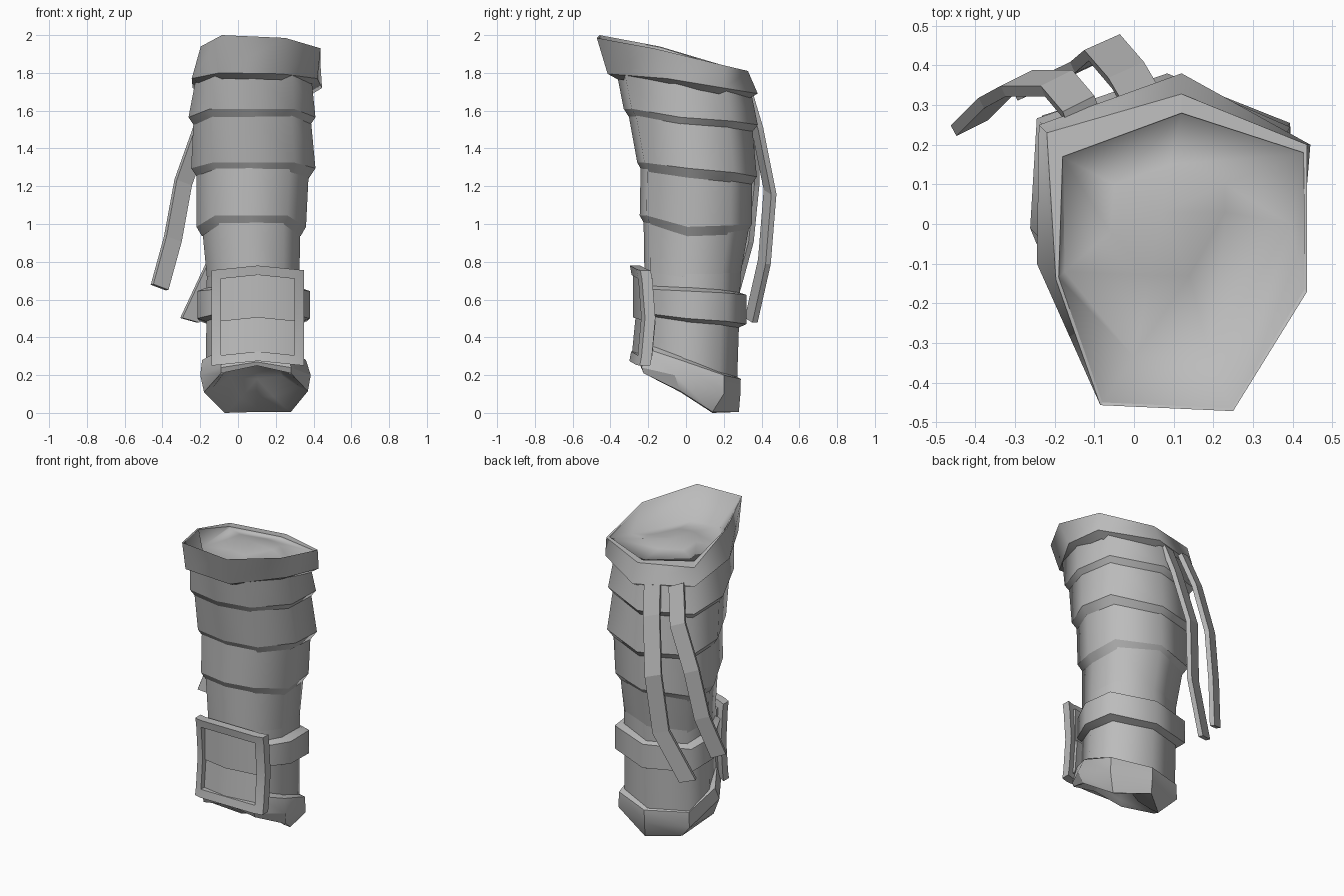
import bpy, bmesh
from mathutils import Vector

if "Cube" in bpy.data.objects:
    bpy.data.objects.remove(bpy.data.objects["Cube"])

grey = bpy.data.materials.new("worn_grey")
grey.diffuse_color = (0.5, 0.5, 0.5, 1)
grey.use_nodes = True
grey.node_tree.nodes["Principled BSDF"].inputs["Base Color"].default_value = grey.diffuse_color


def finish(name, bm):
    bmesh.ops.recalc_face_normals(bm, faces=bm.faces)
    me = bpy.data.meshes.new(name)
    bm.to_mesh(me)
    bm.free()
    me.materials.append(grey)
    ob = bpy.data.objects.new(name, me)
    bpy.context.collection.objects.link(ob)
    return ob


def loft(name, rings, sharp, facet=False, tip=None, closed=False):
    """Skin a stack of closed rings; sharp lists the creased ring indices."""
    bm = bmesh.new()
    vs = [[bm.verts.new(p) for p in r] for r in rings]
    n = len(vs[0])
    pairs = list(zip(vs, vs[1:])) + ([(vs[-1], vs[0])] if closed else [])
    for a, b in pairs:
        for i in range(n):
            bm.faces.new((a[i], a[(i + 1) % n], b[(i + 1) % n], b[i]))
    if tip:
        c = bm.verts.new(tip)
        for i in range(n):
            bm.faces.new((vs[-1][i], vs[-1][(i + 1) % n], c))
    for f in bm.faces:
        f.smooth = not facet
    for k in sharp:
        for i in range(n):
            e = bm.edges.get((vs[k][i], vs[k][(i + 1) % n]))
            e.smooth = False
    return finish(name, bm)


# Eight-sided arm outline: (x, y, height role)
OUTLINE = [(0, -1, 'f'), (.66, -.88, 'f'), (1, -.15, 'm'), (.95, .62, 'k'),
           (.03, 1, 'b'), (-.95, .68, 'k'), (-1, -.1, 'm'), (-.66, -.88, 'f')]


def ring(x0, x1, y0, y1, zf, zm, zb):
    z = {'f': zf, 'm': zm, 'k': (zm + zb) / 2, 'b': zb}
    return [((x0 + x1) / 2 + u * (x1 - x0) / 2,
             (y0 + y1) / 2 + v * (y1 - y0) / 2, z[k]) for u, v, k in OUTLINE]


def shrink(r, s, dz):
    c = sum((Vector(p) for p in r), Vector()) / len(r)
    return [(c.x + (p[0] - c.x) * s, c.y + (p[1] - c.y) * s, p[2] + dz) for p in r]


# Overlapping sleeve bands, each with an undercut lip
bands = [
    ("upper_band", (-.225, .39, -.365, .34, 1.79, 1.76, 1.72), (-.262, .41, -.33, .38, 1.61, 1.565, 1.525)),
    ("second_band", (-.235, .385, -.308, .35, 1.60, 1.56, 1.52), (-.248, .41, -.258, .375, 1.325, 1.295, 1.25)),
    ("third_band", (-.22, .375, -.24, .35, 1.31, 1.285, 1.24), (-.22, .36, -.245, .35, 1.045, .985, 1.0)),
    ("fourth_band", (-.19, .33, -.225, .335, 1.04, .98, .99), (-.165, .325, -.22, .285, .73, .72, .71)),
]
for name, top, bottom in bands:
    t, b = ring(*top), ring(*bottom)
    loft(name, [t, b, shrink(b, .9, -.05)], [0, 1])

# Wrist section and the belt round it
loft("wrist", [ring(-.165, .325, -.22, .29, .75, .75, .75),
               ring(-.17, .335, -.225, .27, .27, .22, .15)], [0, 1])
so, si = (-.215, .38, -.23, .32), (-.16, .325, -.2, .275)
loft("wrist_belt", [ring(*so, .655, .645, .625), ring(*so, .525, .50, .47),
                    ring(*si, .505, .48, .45), ring(*si, .675, .665, .64)], [0, 1, 2, 3], closed=True)

# Flared top cuff with a domed filling inside the rim
cuff_low = [(-.1, -.40, 1.80), (.23, -.415, 1.795), (.42, -.1, 1.77), (.445, .2, 1.72),
            (.12, .38, 1.69), (-.24, .25, 1.72), (-.245, -.1, 1.77)]
cuff_top = [(-.085, -.457, 2.0), (.25, -.472, 1.985), (.437, -.17, 1.93), (.437, .2, 1.84),
            (.12, .328, 1.81), (-.22, .23, 1.83), (-.197, -.14, 1.94)]
cuff_in = [(-.08, -.45, 1.995), (.247, -.465, 1.98), (.43, -.165, 1.925), (.428, .18, 1.84),
           (.12, .28, 1.81), (-.18, .17, 1.84), (-.19, -.135, 1.935)]
ditch = [(0, -.335, 1.82), (.19, -.335, 1.81), (.395, 0, 1.80), (.427, .178, 1.83),
         (.12, .278, 1.80), (-.179, .168, 1.83), (-.175, -.12, 1.82)]
dome = [(.04, -.13, 1.86), (.14, -.13, 1.85), (.23, .03, 1.85), (.23, .1, 1.85),
        (.09, .15, 1.84), (-.05, .1, 1.85), (-.06, -.02, 1.86)]
loft("top_cuff", [shrink(cuff_low, .86, -.03), cuff_low, cuff_top], [1, 2])
loft("cuff_rim", [cuff_top, cuff_in], [0, 1], facet=True)
loft("cuff_filling", [cuff_in, ditch, dome], [0], tip=(.07, .03, 1.865))

# Slanted bottom cuff with a concave underside
base_top = [(.1, -.23, .34), (.27, -.21, .34), (.36, -.03, .28), (.345, .2, .20),
            (.1, .29, .18), (-.16, .2, .20), (-.19, -.03, .28), (-.08, -.21, .34)]
base_mid = [(.1, -.25, .27), (.28, -.235, .24), (.385, -.06, .2), (.35, .2, .1),
            (.1, .288, .1), (-.165, .2, .1), (-.2, -.06, .2), (-.09, -.235, .24)]
base_low = [(.1, -.24, .25), (.28, -.225, .21), (.37, -.03, .115), (.28, .14, .005),
            (.1, .28, .005), (-.07, .14, .0), (-.18, -.03, .11), (-.09, -.225, .21)]
cuff = loft("bottom_cuff", [shrink(base_top, .86, .02), base_top, base_mid, base_low], [1, 3])
bpy.context.view_layer.objects.active = cuff
cuff.select_set(True)
bpy.ops.object.shade_smooth_by_angle(angle=.6)
cuff.select_set(False)
loft("cuff_underside", [base_low, shrink(base_low, .84, .02), shrink(base_low, .5, .08)],
     [0], tip=(.1, .03, .18))


# Curved buckle plates that follow the front of the wrist
def plate(name, x0, x1, z0, z1, lift, depth, curve, bow, hole=None, tilt=0.0, rows=4):
    bm = bmesh.new()
    us, ws = [x0, .105, x1], [z0 + (z1 - z0) * i / rows for i in range(rows + 1)]
    if hole:
        us = [x0, x0 + hole, .105, x1 - hole, x1]
        ws = [z0, z0 + hole, (z0 + z1) / 2, z1 - hole, z1]
    layers = []
    for back in (0, 1):
        g = {}
        for i, x in enumerate(us):
            for j, z in enumerate(ws):
                u = (x - .105) / .245
                y = -.295 + lift + curve * u * u + bow * (1 - ((z - .51) / .26) ** 2)
                y += tilt * (z - z0) / (z1 - z0)
                g[i, j] = bm.verts.new((x, y + depth * back, z + .025 * (1 - abs(u))))
        layers.append(g)
    f, b = layers
    nu, nw = len(us) - 1, len(ws) - 1
    cells = {(i, j) for i in range(nu) for j in range(nw)
             if not (hole and 0 < i < nu - 1 and 0 < j < nw - 1)}
    for i, j in cells:
        q = [(i, j), (i + 1, j), (i + 1, j + 1), (i, j + 1)]
        bm.faces.new([f[k] for k in q])
        bm.faces.new([b[k] for k in reversed(q)])
        sides = [(i, j - 1), (i + 1, j), (i, j + 1), (i - 1, j)]
        for s, nb in enumerate(sides):
            if nb not in cells:
                a, c = q[s], q[(s + 1) % 4]
                bm.faces.new((f[a], b[a], b[c], f[c]))
    ob = finish(name, bm)
    bpy.context.view_layer.objects.active = ob
    ob.select_set(True)
    bpy.ops.object.shade_smooth_by_angle(angle=.7)
    ob.select_set(False)


plate("buckle_frame", -.14, .35, .25, .755, -.005, .055, .055, .028, hole=.05)
plate("buckle_upper_plate", -.095, .305, .48, .71, .015, .035, .10, 0)
plate("buckle_lower_plate", -.095, .305, .28, .485, .008, .04, .10, 0, tilt=.02)


# Loose ribbon tails hanging from the back
def ribbon(name, path, width, thick):
    rings = []
    w = Vector(width) / 2
    for i, p in enumerate(path):
        d = Vector(path[min(i + 1, len(path) - 1)]) - Vector(path[max(i - 1, 0)])
        n = d.cross(w).normalized() * thick / 2
        p = Vector(p)
        rings.append([p - w - n, p + w - n, p + w + n, p - w + n])
    ob = loft(name, rings, [], facet=True)
    bm = bmesh.new()
    bm.from_mesh(ob.data)
    bmesh.ops.holes_fill(bm, edges=[e for e in bm.edges if e.is_boundary])
    bmesh.ops.recalc_face_normals(bm, faces=bm.faces)
    bm.to_mesh(ob.data)
    bm.free()


ribbon("outer_ribbon", [(-.135, .29, 1.72), (-.19, .355, 1.5), (-.29, .355, 1.22),
                        (-.345, .325, .92), (-.415, .255, .665)], (.08, .04, -.03), .03)
ribbon("inner_ribbon", [(.02, .315, 1.72), (-.015, .375, 1.52), (-.075, .445, 1.17),
                        (-.11, .415, .8), (-.255, .345, .49)], (.09, .04, -.025), .03)
